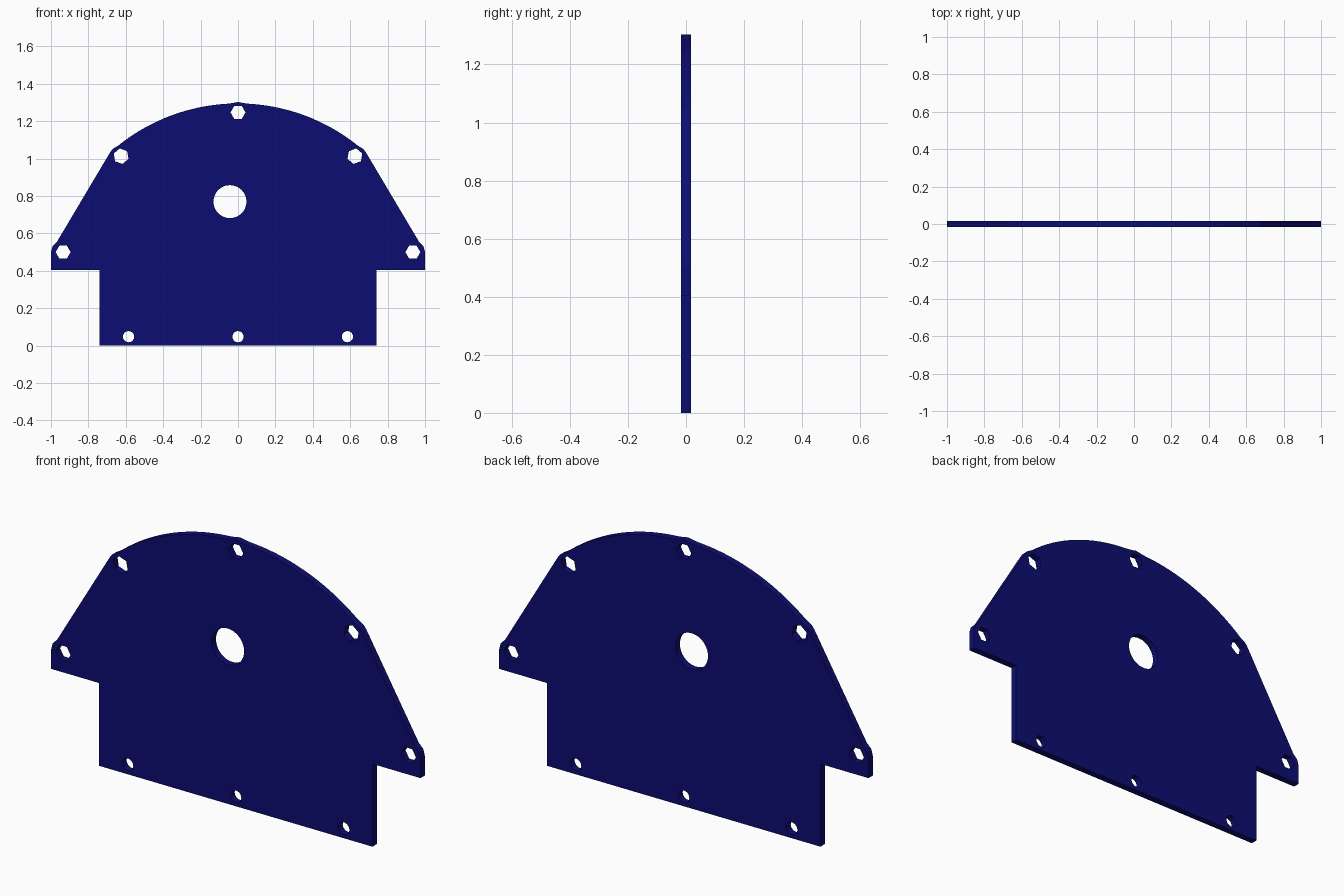
import bpy
from math import sin, cos, radians, pi, sqrt

if "Cube" in bpy.data.objects:
    bpy.data.objects.remove(bpy.data.objects["Cube"])

HALF_THICK = 0.017


def ring(x, z, r, sides, turn=0.0):
    return [(x + r * cos(radians(turn) + 2 * pi * i / sides),
             z + r * sin(radians(turn) + 2 * pi * i / sides)) for i in range(sides)]


# Right half of the outline, from the foot up to the crown
ARC_R, ARC_Z = 1.023, 0.272
half = [(0.74, 0), (0.74, 0.405), (1.0, 0.405)]
half += [(0.935 + 0.065 * cos(radians(a)), 0.5 + 0.065 * sin(radians(a))) for a in (0, 30, 60)]
half += [(0.683, 1.035), (0.67, 1.052)]
half += [(x, ARC_Z + sqrt(ARC_R ** 2 - x ** 2)) for x in [0.64 - 0.0305 * i for i in range(20)]]
half += [(0.029, 1.297)]
outline = half + [(0, 1.303)] + [(-x, z) for x, z in reversed(half)]

# Bolt holes, hexagonal mounting holes and the large shaft hole
loops = [outline, ring(-0.043, 0.77, 0.088, 48), ring(0, 1.247, 0.04, 6)]
loops += [ring(x, 0.048, 0.03, 20) for x in (-0.585, 0, 0.585)]
for s in (-1, 1):
    loops.append(ring(s * 0.935, 0.5, 0.04, 6))
    loops.append(ring(s * 0.625, 1.013, 0.042, 6, 40 if s < 0 else 20))

# Filled and extruded profile
curve = bpy.data.curves.new("side_plate_profile", 'CURVE')
curve.dimensions = '2D'
curve.fill_mode = 'BOTH'
curve.extrude = HALF_THICK
for pts in loops:
    sp = curve.splines.new('POLY')
    sp.points.add(len(pts) - 1)
    for p, (x, z) in zip(sp.points, pts):
        p.co = (x, z, 0, 1)
    sp.use_cyclic_u = True
plate = bpy.data.objects.new("side_plate", curve)
bpy.context.collection.objects.link(plate)
plate.rotation_euler = (pi / 2, 0, 0)

# Turn into a flat-faced mesh
bpy.context.view_layer.objects.active = plate
plate.select_set(True)
bpy.ops.object.convert(target='MESH')
plate = bpy.context.object
bpy.ops.object.transform_apply(location=False, rotation=True, scale=False)
bpy.ops.object.shade_flat()

mat = bpy.data.materials.new("navy_blue")
mat.diffuse_color = (0.004, 0.004, 0.17, 1)
mat.use_nodes = True
mat.node_tree.nodes["Principled BSDF"].inputs["Base Color"].default_value = mat.diffuse_color
plate.data.materials.clear()
plate.data.materials.append(mat)
